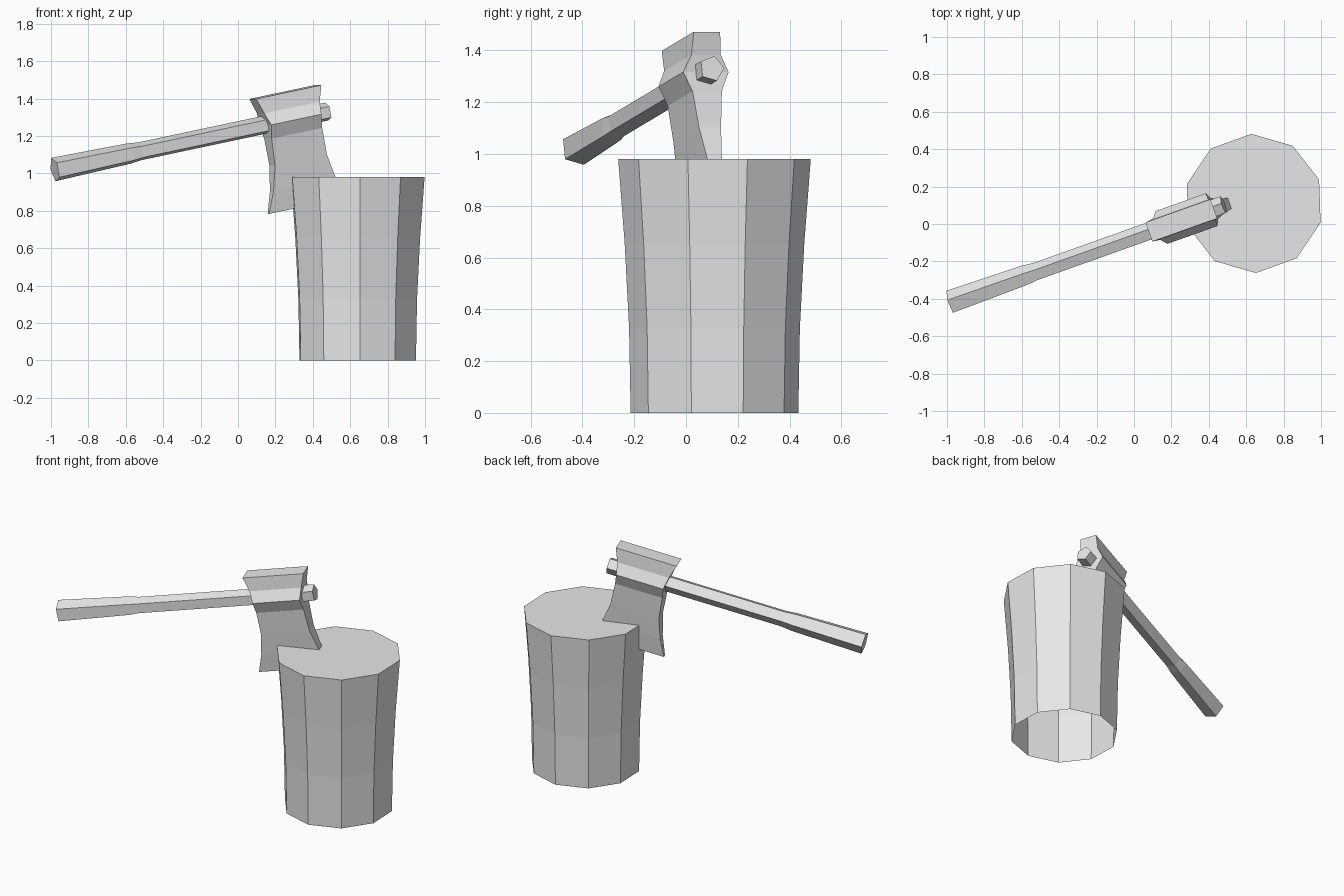
import bpy, bmesh, math
from mathutils import Vector

if "Cube" in bpy.data.objects:
    bpy.data.objects.remove(bpy.data.objects["Cube"])

grey = bpy.data.materials.new("plain_grey")
grey.diffuse_color = (0.8, 0.8, 0.8, 1)
grey.use_nodes = True
grey.node_tree.nodes["Principled BSDF"].inputs["Base Color"].default_value = grey.diffuse_color


def loft(name, rings, cap_start=True, cap_end=True):
    """Skin matching rings of points with flat quads."""
    bm = bmesh.new()
    rows = [[bm.verts.new(p) for p in ring] for ring in rings]
    n = len(rows[0])
    for a, b in zip(rows, rows[1:]):
        for i in range(n):
            j = (i + 1) % n
            bm.faces.new((a[i], a[j], b[j], b[i]))
    if cap_start:
        bm.faces.new(rows[0][::-1])
    if cap_end:
        bm.faces.new(rows[-1])
    bmesh.ops.recalc_face_normals(bm, faces=bm.faces)
    mesh = bpy.data.meshes.new(name)
    bm.to_mesh(mesh)
    bm.free()
    mesh.materials.append(grey)
    obj = bpy.data.objects.new(name, mesh)
    bpy.context.collection.objects.link(obj)
    return obj


def ring(center, e1, e2, radius, sides, start):
    angles = [math.radians(start + 360 * i / sides) for i in range(sides)]
    return [center + radius * (math.cos(a) * e1 + math.sin(a) * e2) for a in angles]


# Stump: ten-sided, flaring to the top, open underneath
X, Y, Z = Vector((1, 0, 0)), Vector((0, 1, 0)), Vector((0, 0, 1))
stump_profile = [(0, 0.324), (0.327, 0.330), (0.653, 0.347), (0.98, 0.372)]
loft("stump", [ring(Vector((0.64, 0.11, z)), X, Y, r, 10, 20) for z, r in stump_profile],
     cap_start=False)

# Axe frame: along the handle, across the blade, and up through the poll
butt, tip = Vector((-0.98, -0.42, 1.02)), Vector((0.48, 0.10, 1.33))
along = (tip - butt).normalized()
across = Z.cross(along).normalized()
up = along.cross(across)

# Handle: five-sided, thicker at the grip
handle_profile = [(0, 0.067), (0.275, 0.058), (0.315, 0.051), (1, 0.051)]
loft("handle", [ring(butt.lerp(tip, t), across, up, r, 5, 2) for t, r in handle_profile])

# Axe head: rows of height, half length and half thickness from poll to edge
head_center = Vector((0.281, 0.029, 1.288))
head_profile = [(0.15, 0.188, 0.054), (0.065, 0.160, 0.060), (0.0, 0.145, 0.093),
                (-0.075, 0.146, 0.060), (-0.22, 0.150, 0.045),
                (-0.355, 0.180, 0.029), (-0.47, 0.222, 0.012)]
corners = [(-1, -1), (1, -1), (1, 1), (-1, 1)]
loft("axe_head", [[head_center + up * h + along * (sx * l) + across * (sy * w)
                   for sx, sy in corners] for h, l, w in head_profile])
